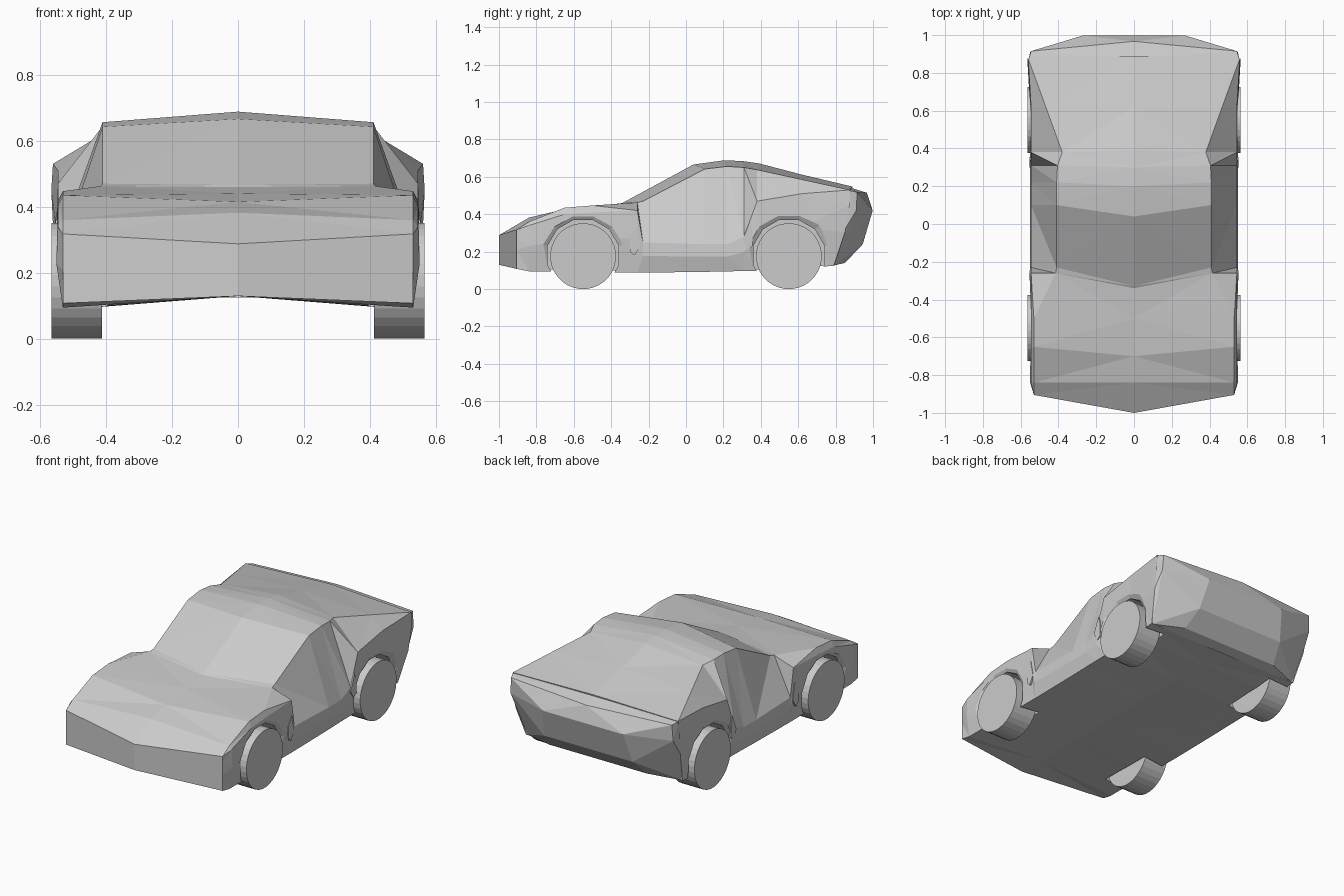
import bpy, bmesh, math
from mathutils import Matrix

if "Cube" in bpy.data.objects:
    bpy.data.objects.remove(bpy.data.objects["Cube"])


def make_object(name, bm):
    bmesh.ops.recalc_face_normals(bm, faces=bm.faces)
    mesh = bpy.data.meshes.new(name)
    bm.to_mesh(mesh)
    bm.free()
    ob = bpy.data.objects.new(name, mesh)
    bpy.context.collection.objects.link(ob)
    return ob


def hull(name, points, sides=(1, -1)):
    bm = bmesh.new()
    for x, y, z in points:
        for s in sides if x else (1,):
            bm.verts.new((s * x, y, z))
    bmesh.ops.convex_hull(bm, input=bm.verts)
    return make_object(name, bm)


def disc(name, x0, x1, r0, r1, y, z, sides, side):
    # capped cone or cylinder lying along x
    bm = bmesh.new()
    bmesh.ops.create_cone(bm, cap_ends=True, segments=sides,
                          radius1=r0, radius2=r1, depth=x1 - x0)
    bm.transform(Matrix.Translation((side * (x0 + x1) / 2, y, z))
                 @ Matrix.Rotation(side * math.pi / 2, 4, 'Y')
                 @ Matrix.Rotation(math.pi / sides, 4, 'Z'))
    return make_object(name, bm)


def section(top_y, top_z, x, y, z, belt_z, floor_z):
    # closed ring: floor centre, sill, side, belt, roof edge, top centre, mirrored
    nose = y < -.9
    wide = .53 if nose else max(.545, x + .005)
    low_y = min(y, .79)
    half = [(.53, low_y, floor_z),
            (.53 if nose else min(wide + .005, .558), min(y, .85), floor_z + .55 * (belt_z - floor_z)),
            (wide, y, belt_z), (x, y, z)]
    return ([(0, top_y if nose else low_y, .13)] + half + [(0, top_y, top_z)]
            + [(-px, py, pz) for px, py, pz in reversed(half)])


# Body: centre line (y, z), roof or hood edge (x, y, z), belt z, floor z
stations = [
    (-1, .288, .53, -.905, .318, .29, .108),
    (-.84, .382, .53, -.84, .36, .34, .095),
    (-.7, .415, .53, -.65, .435, .4, .095),
    (-.5, .44, .53, -.5, .447, .41, .09),
    (-.34, .46, .415, -.26, .463, .42, .088),
    (-.33, .466, .41, -.23, .47, .25, .088),
    (.04, .666, .41, .1, .642, .24, .092),
    (.2, .688, .41, .22, .656, .24, .095),
    (.3, .685, .405, .31, .65, .28, .096),
    (.39, .672, .38, .38, .638, .47, .097),
    (.62, .612, .467, .62, .586, .51, .11),
    (.89, .548, .56, .875, .53, .45, .125),
]
bm = bmesh.new()
rings = [[bm.verts.new(p) for p in section(*s)] for s in stations]
for a, b in zip(rings, rings[1:]):
    for i in range(len(a)):
        j = (i + 1) % len(a)
        bm.faces.new((a[i], a[j], b[j], b[i]))
for ring in (rings[0], rings[-1]):
    bm.faces.new(ring[:6])
    bm.faces.new(ring[5:] + ring[:1])
bmesh.ops.triangulate(bm, faces=bm.faces)
body = make_object("car_body", bm)

# Wheels, wheel wells and the chamfered rims of the arches
bpy.context.view_layer.objects.active = body
for end, y in (("front", -.55), ("rear", .55)):
    for label, s in (("left", 1), ("right", -1)):
        disc(f"{end}_{label}_wheel", .412, .565, .176, .176, y, .176, 32, s)
        for x0, r0, x1, r1 in ((.395, .197, .65, .197), (.53, .19, .58, .27)):
            cutter = disc("arch_cutter", x0, x1, r0, r1, y, .18, 12, s)
            cutter.hide_render = True
            mod = body.modifiers.new("arch", 'BOOLEAN')
            mod.operation = 'DIFFERENCE'
            mod.solver = 'EXACT'
            mod.object = cutter
            bpy.ops.object.modifier_apply(modifier=mod.name)
            bpy.data.objects.remove(cutter)

# Rounded tail and bumper
hull("tail", [
    (0, .87, .545), (.558, .87, .528), (.545, .915, .518), (0, .967, .515),
    (.27, .998, .42), (.55, .91, .42), (.558, .85, .32),
    (.3, .945, .24), (.525, .785, .125), (.33, .85, .14)])

# Small side vents by the wheels
for end, y, z, flip in (("front", -.275, .25, 1), ("rear", .33, .28, -1)):
    outline = [(y + flip * .03, z - .02), (y + .01, z + .08), (y - flip * .025, z + .03),
               (y - flip * .025, z - .05), (y, z - .07)]
    for label, s in (("left", 1), ("right", -1)):
        hull(f"{end}_{label}_vent",
             [(x, py, pz) for py, pz in outline for x in (.52, .552)], (s,))
